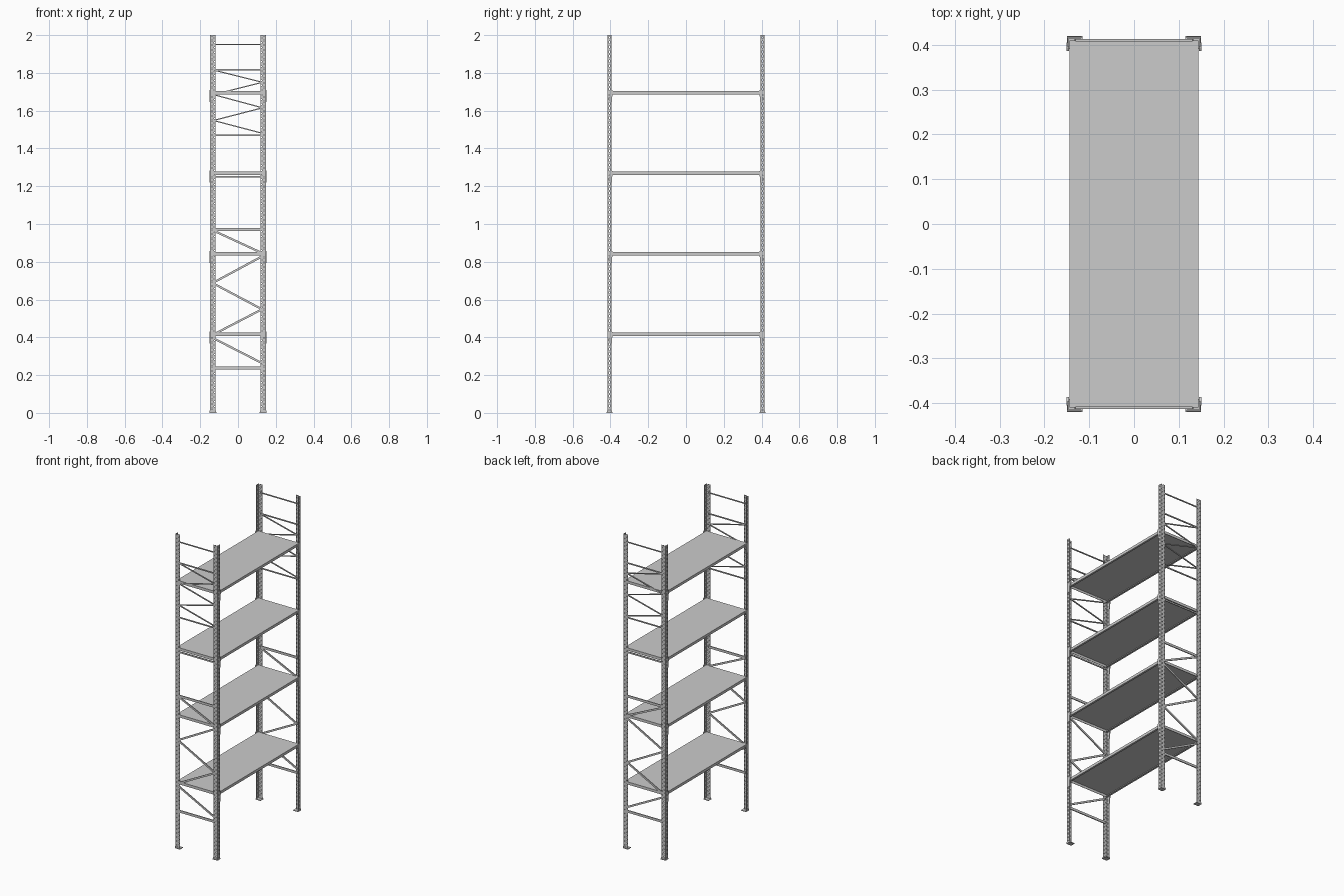
import bpy, bmesh, math
from mathutils import Vector, Matrix

if "Cube" in bpy.data.objects:
    bpy.data.objects.remove(bpy.data.objects["Cube"])

H = 2.0
SHELF_Z = [0.425, 0.851, 1.277, 1.703]   # top surfaces


def add_object(name, bm, mirror=(False, False)):
    bmesh.ops.recalc_face_normals(bm, faces=bm.faces)
    me = bpy.data.meshes.new(name)
    bm.to_mesh(me)
    bm.free()
    ob = bpy.data.objects.new(name, me)
    bpy.context.collection.objects.link(ob)
    if any(mirror):
        m = ob.modifiers.new("mirror", 'MIRROR')
        m.use_axis = (mirror[0], mirror[1], False)
        m.use_mirror_merge = False
    return ob


def box(bm, x, y, z):
    mat = Matrix.Translation(((x[0] + x[1]) / 2, (y[0] + y[1]) / 2, (z[0] + z[1]) / 2)) \
        @ Matrix.Diagonal((x[1] - x[0], y[1] - y[0], z[1] - z[0], 1))
    bmesh.ops.create_cube(bm, size=1, matrix=mat)


def bar(bm, a, b, height, depth):
    a, b = Vector(a), Vector(b)
    d = b - a
    rot = Matrix.Rotation(-math.atan2(d.z, d.x), 4, 'Y')
    mat = Matrix.Translation((a + b) / 2) @ rot @ Matrix.Diagonal((d.length, depth, height, 1))
    bmesh.ops.create_cube(bm, size=1, matrix=mat)


# Perforated angle posts: L-shaped sheet with staggered slots, thickened
outline = [(-.118, -.415), (-.123, -.415), (-.128, -.415), (-.136, -.415), (-.141, -.415),
           (-.147, -.415), (-.147, -.407), (-.147, -.402), (-.147, -.395)]
slots = {1: (1,), 3: (3,), 6: (1, 2)}    # column -> open rows in each group of four
rows = 320
bm = bmesh.new()
grid = [[bm.verts.new((x, y, H * r / rows)) for x, y in outline] for r in range(rows + 1)]
for r in range(rows):
    for c in range(len(outline) - 1):
        if r % 4 not in slots.get(c, ()):
            bm.faces.new((grid[r][c], grid[r][c + 1], grid[r + 1][c + 1], grid[r + 1][c]))
post = add_object("corner_post", bm)
# the sheet is thickened to both sides before it is mirrored to the four corners
sol = post.modifiers.new("thickness", 'SOLIDIFY')
sol.thickness = 0.003
sol.offset = 0
mir = post.modifiers.new("mirror", 'MIRROR')
mir.use_axis = (True, True, False)
mir.use_mirror_merge = False

# Foot plates with a low socket around the post
bm = bmesh.new()
box(bm, (-.150, -.115), (-.420, -.390), (0, .004))
box(bm, (-.150, -.117), (-.418, -.4155), (.004, .012))
box(bm, (-.150, -.1475), (-.418, -.393), (.004, .012))
add_object("foot_plate", bm, (True, True))

# Shelves: thin trays with folded skirts and an inward return lip
X, Y, T, D, LIP = .1435, .410, .002, .017, .012
for i, z in enumerate(SHELF_Z):
    bm = bmesh.new()
    box(bm, (-X, X), (-Y, Y), (z - T, z))
    for s in (-1, 1):
        box(bm, sorted((s * X, s * (X - T))), (-Y, Y), (z - D, z - T))
        box(bm, (-X + T, X - T), sorted((s * Y, s * (Y - T))), (z - D, z - T))
        box(bm, sorted((s * (X - T), s * (X - LIP))), (-Y + T, Y - T), (z - D, z - D + T))
    add_object(f"shelf_{i + 1}", bm)

# Tapered shelf clips on the outer side of each post
clip = [(-.405, -.058), (-.392, -.058), (-.390, -.018), (-.386, -.012), (-.386, .002),
        (-.394, .006), (-.405, .006)]
bm = bmesh.new()
for z in SHELF_Z:
    face = bm.faces.new([bm.verts.new((-.151, y, z + dz)) for y, dz in clip])
    ext = bmesh.ops.extrude_face_region(bm, geom=[face])
    bmesh.ops.translate(bm, vec=(.006, 0, 0),
                        verts=[v for v in ext['geom'] if isinstance(v, bmesh.types.BMVert)])
add_object("shelf_clip", bm, (True, True))

# Horizontal ties of the end frames (height, bar thickness)
W, BY = .130, -.410
bm = bmesh.new()
for z, t in ((.238, .015), (.970, .015), (1.250, .009), (1.470, .007), (1.817, .007), (1.950, .006)):
    bar(bm, (-W, BY, z), (W, BY, z), t, .006)
add_object("end_frame_tie", bm, (False, True))


# Zigzag diagonals: heavy ones below, light ones above
def zigzag(name, pairs, thick):
    bm = bmesh.new()
    side = -1
    for z0, z1 in pairs:
        bar(bm, (side * W, BY, z0), (-side * W, BY, z1), thick, .006)
        side = -side
    add_object(name, bm, (False, True))


zigzag("lower_diagonal", [(.965, .845), (.83, .69), (.685, .547), (.550, .415), (.395, .262)], .011)
zigzag("upper_diagonal", [(1.815, 1.75), (1.75, 1.685), (1.685, 1.615), (1.615, 1.548), (1.548, 1.48)], .006)
